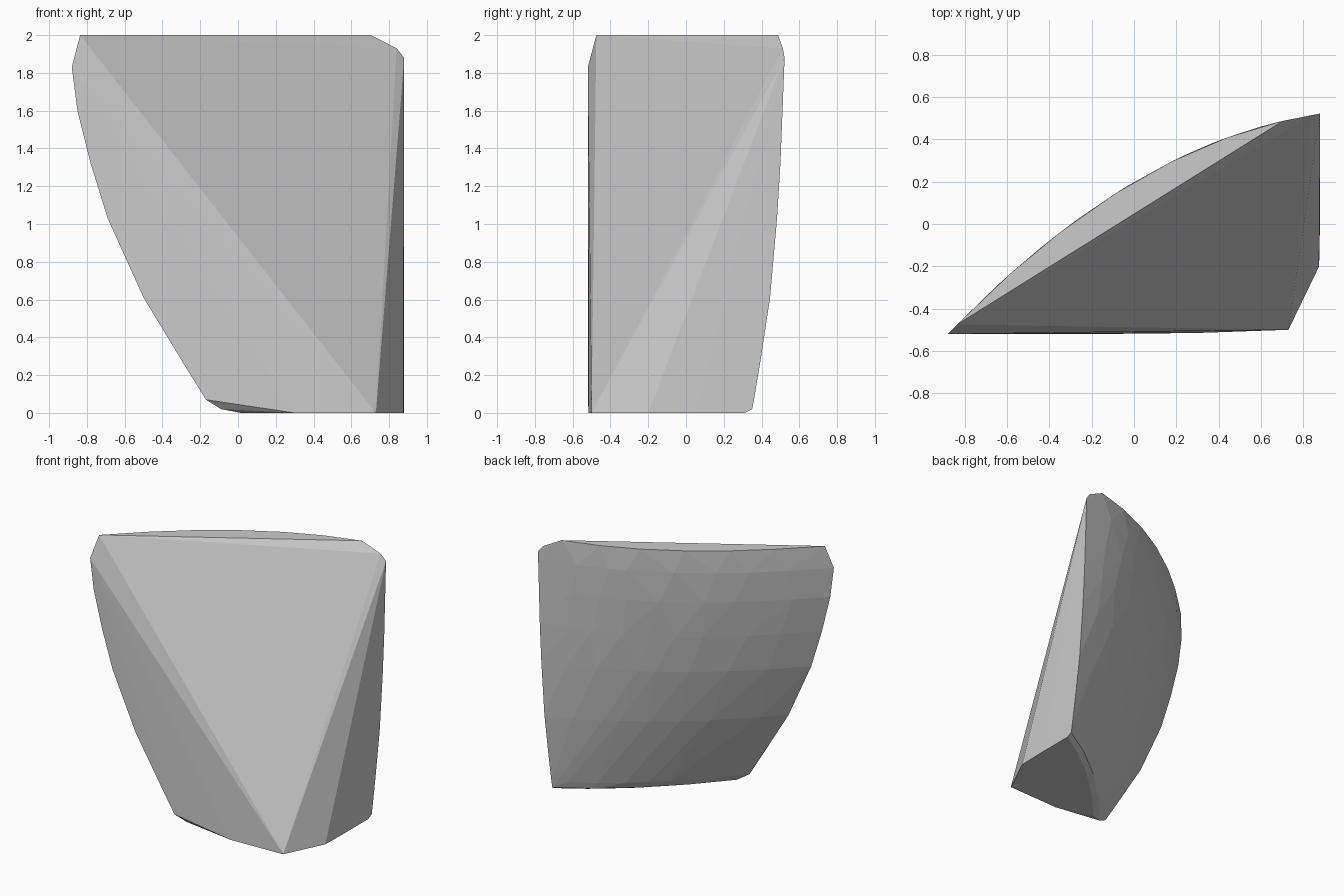
import bpy, bmesh, math, random

if "Cube" in bpy.data.objects:
    bpy.data.objects.remove(bpy.data.objects["Cube"])

random.seed(4)

# Rows of the curved back: height, x of left edge (y=-0.52), y of right edge (x=0.88)
ROWS = [(0.07, -0.17, 0.36), (0.28, -0.30, 0.395), (0.61, -0.50, 0.445),
        (1.03, -0.69, 0.482), (1.32, -0.78, 0.50), (1.60, -0.85, 0.511),
        (1.83, -0.88, 0.52)]
XR, YF = 0.88, -0.52


def back_point(left, right_y, t):
    """Point on the bulging arc between the left and right edges."""
    chord = math.hypot(XR - left, right_y - YF)
    bulge = 0.19 * (chord / 2) ** 2
    return (left + t * (XR - left),
            YF + t * (right_y - YF) + 4 * bulge * t * (1 - t))


points = []

# Curved, irregularly faceted back
for z, left, right_y in ROWS:
    for i in range(9):
        t = i / 8
        if 0 < i < 8:
            t += random.uniform(-0.04, 0.04)
        points.append((*back_point(left, right_y, t), z))

# Flat top sliver and its chipped right corner
for t in (0.025, 0.17, 0.3, 0.45, 0.6, 0.75, 0.9):
    points.append((*back_point(-0.88, 0.52, t), 2.0))
points += [(0.84, 0.513, 1.93), (0.88, 0.522, 1.88)]

# Chipped lower rim
for t in (0.03, 0.25, 0.5, 0.75, 1.0):
    points.append((*back_point(-0.12, 0.35, t), 0.02))

# Flat base, with the front tip that the large sloping face runs down to
for t in (0.08, 0.3, 0.55, 0.8, 1.0):
    points.append((*back_point(-0.06, 0.31, t), 0.0))
points += [(0.30, -0.515, 0), (0.73, -0.50, 0), (0.875, -0.20, 0), (0.88, 0.05, 0)]

# Wrap everything in a convex shell
bm = bmesh.new()
for p in points:
    bm.verts.new(p)
hull = bmesh.ops.convex_hull(bm, input=bm.verts)
loose = [v for v in bm.verts if not v.link_faces]
bmesh.ops.delete(bm, geom=loose, context='VERTS')
bmesh.ops.recalc_face_normals(bm, faces=bm.faces)

mesh = bpy.data.meshes.new("rock_chunk")
bm.to_mesh(mesh)
bm.free()
bpy.context.collection.objects.link(bpy.data.objects.new("rock_chunk", mesh))
